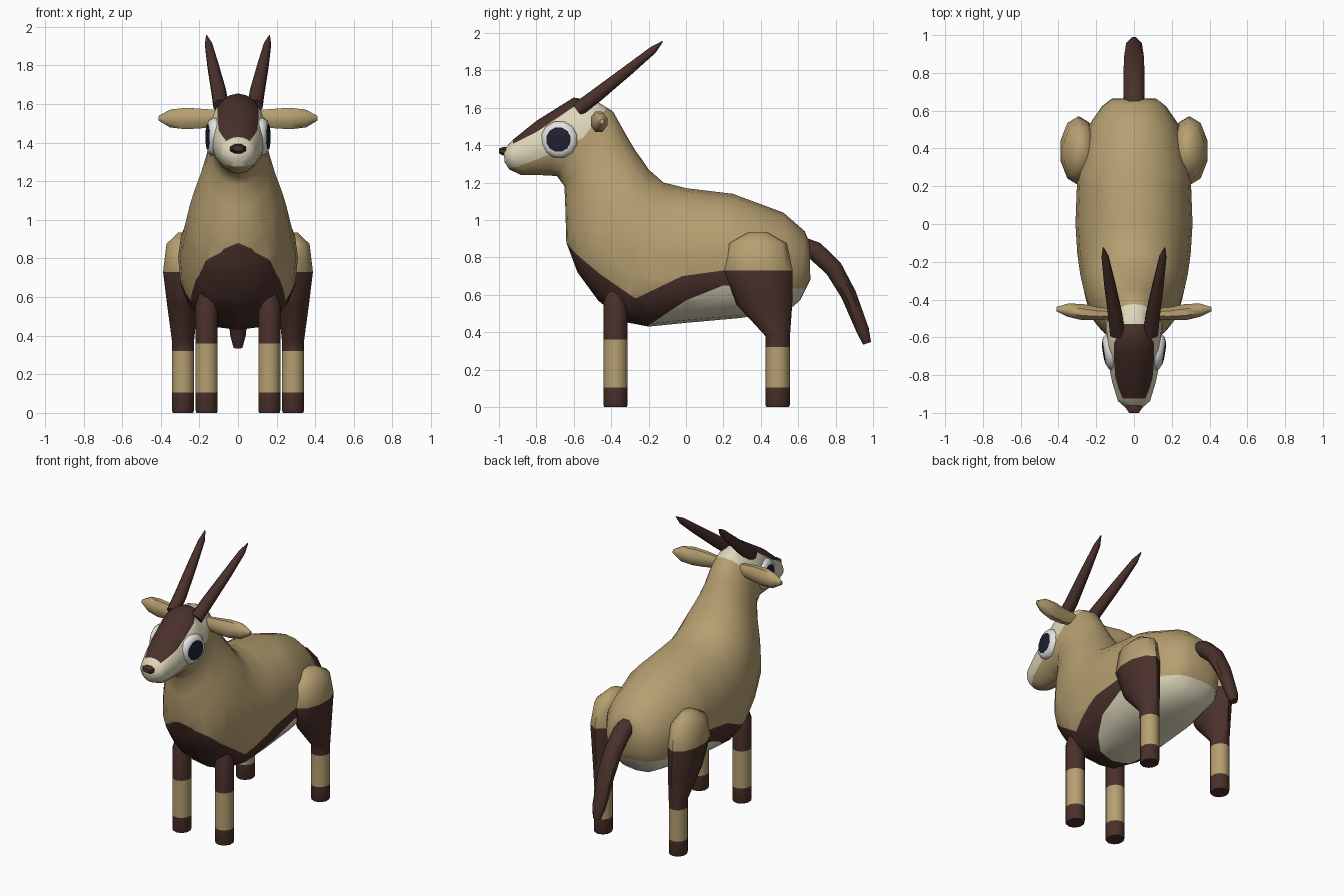
import bpy, bmesh, math
from mathutils import Vector, Matrix

if "Cube" in bpy.data.objects:
    bpy.data.objects.remove(bpy.data.objects["Cube"])


def material(name, rgb):
    m = bpy.data.materials.new(name)
    m.diffuse_color = (*rgb, 1)
    m.use_nodes = True
    m.node_tree.nodes["Principled BSDF"].inputs["Base Color"].default_value = m.diffuse_color
    return m


TAN, DARK, CREAM, WHITE, NAVY = range(5)
MATS = [material("tan", (0.47, 0.35, 0.165)), material("dark_brown", (0.068, 0.030, 0.024)),
        material("cream", (0.73, 0.68, 0.50)), material("eye_white", (0.76, 0.76, 0.75)),
        material("navy", (0.015, 0.015, 0.03))]


def interp(pts, t):
    if t <= pts[0][0]:
        return pts[0][1]
    for (a, u), (b, v) in zip(pts, pts[1:]):
        if t <= b:
            return u + (v - u) * (t - a) / (b - a)
    return pts[-1][1]


def loft(rings):
    """Skin closed rings of points and cap both ends."""
    bm = bmesh.new()
    rows = [[bm.verts.new(p) for p in r] for r in rings]
    n = len(rows[0])
    for a, b in zip(rows, rows[1:]):
        for i in range(n):
            bm.faces.new((a[i], a[(i + 1) % n], b[(i + 1) % n], b[i]))
    bm.faces.new(rows[0])
    bm.faces.new(rows[-1])
    bmesh.ops.recalc_face_normals(bm, faces=bm.faces)
    return bm


def finish(name, bm, rule, angle=50):
    bmesh.ops.recalc_face_normals(bm, faces=bm.faces)
    for f in bm.faces:
        f.material_index = rule(f.calc_center_median())
    me = bpy.data.meshes.new(name)
    bm.to_mesh(me)
    bm.free()
    for m in MATS:
        me.materials.append(m)
    ob = bpy.data.objects.new(name, me)
    bpy.context.collection.objects.link(ob)
    bpy.ops.object.select_all(action='DESELECT')
    ob.select_set(True)
    bpy.context.view_layer.objects.active = ob
    bpy.ops.object.shade_smooth_by_angle(angle=math.radians(angle))
    return ob


def circle(n, off=0.5):
    return [(math.cos(math.tau * (i + off) / n), math.sin(math.tau * (i + off) / n)) for i in range(n)]


def tube(path, n=8):
    """Path rows: x, y, z, side radius, up radius."""
    pts = [Vector(p[:3]) for p in path]
    rings = []
    for i, p in enumerate(path):
        t = (pts[min(i + 1, len(pts) - 1)] - pts[max(i - 1, 0)]).normalized()
        ref = Vector((0, 0, 1)) if abs(t.x) > 0.7 else Vector((1, 0, 0))
        a = (ref - t * ref.dot(t)).normalized()
        b = t.cross(a)
        rings.append([pts[i] + a * c * p[3] + b * s * p[4] for c, s in circle(n)])
    return loft(rings)


# Body, neck and head: top y, top z, bottom y, bottom z, half width
SPINE = [
    (0.66, 0.88, 0.665, 0.68, 0.12), (0.635, 0.94, 0.61, 0.57, 0.17), (0.52, 1.04, 0.54, 0.51, 0.235),
    (0.25, 1.14, 0.28, 0.475, 0.30), (0.0, 1.17, 0.0, 0.45, 0.31), (-0.12, 1.20, -0.20, 0.43, 0.30),
    (-0.20, 1.27, -0.33, 0.455, 0.285), (-0.24, 1.33, -0.47, 0.57, 0.265), (-0.27, 1.37, -0.58, 0.72, 0.24),
    (-0.30, 1.42, -0.64, 0.88, 0.205), (-0.34, 1.49, -0.645, 1.06, 0.17), (-0.39, 1.58, -0.65, 1.18, 0.15),
    (-0.47, 1.63, -0.69, 1.235, 0.148), (-0.60, 1.655, -0.78, 1.24, 0.145), (-0.80, 1.53, -0.88, 1.24, 0.115),
    (-0.93, 1.425, -0.945, 1.27, 0.085), (-0.975, 1.375, -0.97, 1.31, 0.045)]
rings = []
for k, (ty, tz, by, bz, w) in enumerate(SPINE):
    mid, half = Vector((0, (ty + by) / 2, (tz + bz) / 2)), Vector((0, (ty - by) / 2, (tz - bz) / 2))
    ring = []
    for c, s in circle(20, 0):
        e = 2 / 2.5 if s < 0 and k < 9 else 1      # fuller lower flanks
        ring.append(mid + half * math.copysign(abs(s) ** e, s)
                    + Vector((w * math.copysign(abs(c) ** e, c), 0, 0)))
    rings.append(ring)
body = loft(rings)

# Coat borders as (y, z) lines
BAND_TOP = [(-0.66, 0.905), (-0.60, 0.83), (-0.46, 0.71), (-0.27, 0.58), (-0.02, 0.70), (0.20, 0.73), (0.36, 0.73)]
BELLY = [(-0.24, 0.41), (0.0, 0.57), (0.20, 0.65), (0.70, 0.63)]
FACE = [(-0.94, 1.40), (-0.80, 1.47), (-0.60, 1.605), (-0.50, 1.615)]
CHEEK = [(-0.98, 1.275), (-0.90, 1.285), (-0.72, 1.355), (-0.55, 1.44), (-0.40, 1.63)]


def is_head(c):
    return c.z > 1.2 and c.y < -0.36


def cut(p, q, region):
    """Slice the skin along a line running across the body."""
    lo, hi = min(p[0], q[0]), max(p[0], q[0])
    faces = [f for f in body.faces if region(f.calc_center_median())
             and max(v.co.y for v in f.verts) > lo - 0.001 and min(v.co.y for v in f.verts) < hi + 0.001]
    geom = set(faces)
    for f in faces:
        geom.update(f.edges)
        geom.update(f.verts)
    bmesh.ops.bisect_plane(body, geom=list(geom), plane_co=(0, *p), dist=1e-4,
                           plane_no=(0, -(q[1] - p[1]), q[0] - p[0]))


for line, region in ((BAND_TOP, lambda c: c.z < 1.1), (BELLY, lambda c: c.z < 0.95),
                     (FACE, is_head), (CHEEK, is_head)):
    for p, q in line[1:-1]:                          # clean breaks at the corners
        cut((p, q - 0.01), (p, q + 0.01), region)
    for p, q in zip(line, line[1:]):
        cut(p, q, region)
for y, region in ((-0.53, is_head), (-0.925, is_head), (0.36, lambda c: c.z < 0.9)):
    cut((y, 0), (y, 1), region)


def coat(c):
    if is_head(c):
        if -0.925 < c.y < -0.53 and c.z > interp(FACE, c.y):
            return DARK
        return CREAM if c.y < -0.40 and c.z > interp(CHEEK, c.y) else TAN
    if c.y > -0.24 and c.z < interp(BELLY, c.y):
        return CREAM
    return DARK if c.y < 0.36 and c.z < interp(BAND_TOP, c.y) else TAN


finish("body", body, coat)

# Nose
finish("nose", tube([(0, -0.94, 1.365, 0.04, 0.022), (0, -0.975, 1.368, 0.046, 0.026),
                     (0, -1.0, 1.37, 0.028, 0.014)]), lambda c: DARK)

# Tail
finish("tail", tube([(0, 0.60, 0.87, 0.055, 0.05), (0, 0.69, 0.835, 0.06, 0.055), (0, 0.79, 0.74, 0.06, 0.052),
                     (0, 0.87, 0.60, 0.057, 0.045), (0, 0.945, 0.41, 0.045, 0.037),
                     (0, 0.968, 0.34, 0.025, 0.024)]), lambda c: DARK)


def leg(name, rows, bands, n=10):
    """Rows: z, centre x, centre y, radius x, radius y; bands: height limit and colour."""
    bm = loft([[Vector((x + rx * c, y + ry * s, z)) for c, s in circle(n)] for z, x, y, rx, ry in rows])
    finish(name, bm, lambda c: next(m for h, m in bands if c.z < h))


for side, s in (("right", -1), ("left", 1)):
    # Front legs
    leg("front_leg_" + side, [(z, s * 0.162, -0.377, r, r * 1.07) for z, r in
        ((0, 0.056), (0.012, 0.06), (0.105, 0.06), (0.36, 0.06), (0.56, 0.06), (0.64, 0.035))],
        ((0.105, DARK), (0.36, TAN), (9, DARK)))
    # Rear legs with thighs
    shank = [(z, s * 0.285, 0.49, r, r * 1.08) for z, r in
             ((0, 0.055), (0.012, 0.06), (0.105, 0.06), (0.32, 0.06), (0.38, 0.061))]
    thigh = [(z, s * x, y, rx, ry) for z, x, y, rx, ry in
             ((0.55, 0.288, 0.418, 0.082, 0.15), (0.73, 0.295, 0.388, 0.098, 0.182),
              (0.875, 0.29, 0.385, 0.085, 0.155), (0.935, 0.28, 0.385, 0.03, 0.05))]
    leg("rear_leg_" + side, shank + thigh, ((0.105, DARK), (0.32, TAN), (0.73, DARK), (9, TAN)))
    # Horns
    finish("horn_" + side, tube([(s * 0.088, -0.58, 1.59, 0.042, 0.042), (s * 0.10, -0.48, 1.665, 0.04, 0.04),
                                 (s * 0.13, -0.31, 1.80, 0.031, 0.031), (s * 0.153, -0.175, 1.91, 0.02, 0.022),
                                 (s * 0.163, -0.125, 1.955, 0.003, 0.003)]), lambda c: DARK)
    # Ears
    finish("ear_" + side, tube([(s * 0.09, -0.475, 1.53, 0.04, 0.03), (s * 0.18, -0.475, 1.525, 0.054, 0.036),
                                (s * 0.27, -0.467, 1.525, 0.06, 0.046), (s * 0.35, -0.455, 1.525, 0.05, 0.038),
                                (s * 0.41, -0.45, 1.527, 0.014, 0.012)]), lambda c: TAN)
    # Eyes: lathed white rim around a dark pupil
    turn = Matrix.Translation((s * 0.112, -0.675, 1.43)) @ Matrix.Rotation(-s * math.radians(9), 4, 'Z')
    rim, pupil = ((0.09, -0.03), (0.10, 0.0), (0.10, 0.02), (0.088, 0.038), (0.066, 0.046)), \
                 ((0.067, 0.03), (0.067, 0.047), (0.035, 0.053))
    for part, prof, col in (("eye_rim_", rim, WHITE), ("pupil_", pupil, NAVY)):
        bm = loft([[turn @ Vector((s * h, r * c, r * d)) for c, d in circle(12)] for r, h in prof])
        finish(part + side, bm, lambda c, col=col: col)
